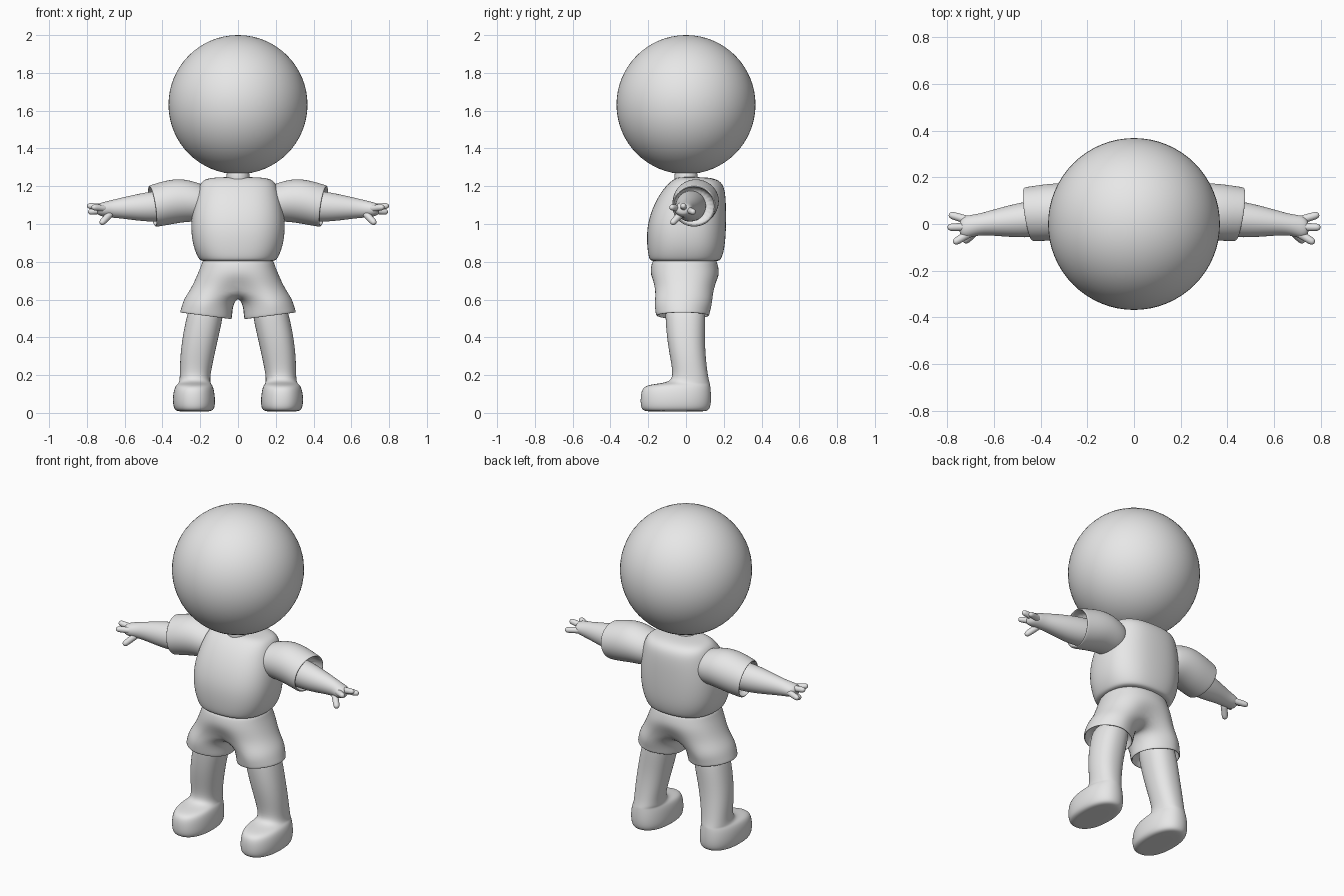
import bpy, bmesh
from math import sin, cos, pi, copysign
from mathutils import Vector

if "Cube" in bpy.data.objects:
    bpy.data.objects.remove(bpy.data.objects["Cube"], do_unlink=True)

grey = bpy.data.materials.new("light_grey")
grey.use_nodes = True
grey.diffuse_color = (0.8, 0.8, 0.8, 1)
grey.node_tree.nodes["Principled BSDF"].inputs["Base Color"].default_value = (0.8, 0.8, 0.8, 1)


def oval(count, power):
    """Unit superellipse points, counter-clockwise from the first axis."""
    pts = []
    for i in range(count):
        c, s = cos(2 * pi * i / count), sin(2 * pi * i / count)
        pts.append((copysign(abs(c) ** (2 / power), c), copysign(abs(s) ** (2 / power), s)))
    return pts


def bridge(bm, a, b):
    for i in range(len(a)):
        j = (i + 1) % len(a)
        bm.faces.new((a[i], a[j], b[j], b[i]))


def finish(bm, name, mirror=False, levels=2):
    bmesh.ops.recalc_face_normals(bm, faces=bm.faces)
    mesh = bpy.data.meshes.new(name)
    bm.to_mesh(mesh)
    bm.free()
    mesh.materials.append(grey)
    for p in mesh.polygons:
        p.use_smooth = True
    ob = bpy.data.objects.new(name, mesh)
    bpy.context.collection.objects.link(ob)
    if mirror:
        ob.modifiers.new("Mirror", "MIRROR").use_mirror_merge = False
    if levels:
        sub = ob.modifiers.new("Smooth", "SUBSURF")
        sub.levels = sub.render_levels = levels
    return ob


def loft(bm, rings, count=20, power=2.0):
    """Skin rings of (centre, first half-axis, second half-axis) and cap the ends."""
    loops = []
    for centre, u, v in rings:
        c, u, v = Vector(centre), Vector(u), Vector(v)
        loops.append([bm.verts.new(c + u * p + v * q) for p, q in oval(count, power)])
    for a, b in zip(loops, loops[1:]):
        bridge(bm, a, b)
    bm.faces.new(loops[0])
    bm.faces.new(loops[-1])


def level_ring(z, x0, x1, y0, y1):
    return ((x0 + x1) / 2, (y0 + y1) / 2, z), ((x1 - x0) / 2, 0, 0), (0, (y1 - y0) / 2, 0)


def side_ring(x, y, z, ry, rz, lean=0.0):
    return (x, y, z), (lean * ry, ry, 0), (lean * rz, 0, rz)


# Head and neck
bm = bmesh.new()
bmesh.ops.create_uvsphere(bm, u_segments=64, v_segments=32, radius=0.368)
bmesh.ops.translate(bm, verts=bm.verts, vec=(0, 0, 1.632))
finish(bm, "head", levels=0)

bm = bmesh.new()
loft(bm, [level_ring(z, -0.062, 0.062, -0.062, 0.062) for z in (1.18, 1.24, 1.3)])
finish(bm, "neck")

# Shirt body: height, half width, front, back
bm = bmesh.new()
body = [(0.803, 0.14, -0.13, 0.12), (0.803, 0.195, -0.185, 0.175), (0.815, 0.21, -0.198, 0.19),
        (0.88, 0.24, -0.208, 0.208), (0.98, 0.253, -0.21, 0.214), (1.08, 0.243, -0.182, 0.214),
        (1.16, 0.222, -0.14, 0.21), (1.21, 0.205, -0.1, 0.198), (1.238, 0.18, -0.065, 0.165),
        (1.247, 0.12, -0.04, 0.11), (1.248, 0.05, -0.02, 0.05)]
loft(bm, [level_ring(z, -w, w, f, b) for z, w, f, b in body], 24, 2.5)
finish(bm, "shirt_body")

# Sleeves, with the cuff turned inward
bm = bmesh.new()
sleeve = [(0.15, 0.05, 1.11, 0.09, 0.085), (0.21, 0.052, 1.115, 0.112, 0.103),
          (0.28, 0.055, 1.125, 0.121, 0.114), (0.36, 0.051, 1.117, 0.124, 0.121),
          (0.44, 0.043, 1.097, 0.117, 0.112, 0.14), (0.453, 0.042, 1.095, 0.116, 0.11, 0.15),
          (0.455, 0.042, 1.095, 0.108, 0.102, 0.15), (0.44, 0.042, 1.095, 0.106, 0.1, 0.15),
          (0.39, 0.045, 1.1, 0.1, 0.095)]
loft(bm, [side_ring(*r) for r in sleeve], 24)
finish(bm, "sleeves", mirror=True)

# Arms and palms
bm = bmesh.new()
arm = [(0.33, 0.035, 1.1, 0.085, 0.085), (0.45, 0.02, 1.092, 0.08, 0.083),
       (0.54, 0.012, 1.088, 0.068, 0.07), (0.62, 0.004, 1.084, 0.053, 0.055),
       (0.67, -0.003, 1.08, 0.046, 0.047), (0.71, -0.012, 1.077, 0.05, 0.04),
       (0.735, -0.016, 1.077, 0.045, 0.033), (0.748, -0.017, 1.077, 0.025, 0.02)]
loft(bm, [side_ring(*r) for r in arm])
finish(bm, "arms", mirror=True)

# Fingers and thumb: base point to tip centre
bm = bmesh.new()
digits = [((0.69, 0.01, 1.075), (0.776, 0.036, 1.065), 0.018),
          ((0.69, -0.012, 1.085), (0.781, -0.014, 1.095), 0.018),
          ((0.69, -0.03, 1.08), (0.758, -0.072, 1.088), 0.018),
          ((0.67, -0.02, 1.06), (0.716, -0.066, 1.012), 0.019)]
for base, tip, r in digits:
    base, tip = Vector(base), Vector(tip)
    along = (tip - base).normalized()
    u = along.cross(Vector((0, 0, 1))).normalized()
    v = along.cross(u)
    stops = [(base, 1.2), (base.lerp(tip, 0.5), 1.0), (tip, 1.0),
             (tip + along * r * 0.7, 0.75), (tip + along * r, 0.3)]
    loft(bm, [(c, u * r * k, v * r * k) for c, k in stops], 10)
finish(bm, "fingers", mirror=True)

# Shorts: a hip tube that splits at the crotch into two open legs
bm = bmesh.new()
hips = [(0.83, 0.185, -0.17, 0.16), (0.79, 0.195, -0.187, 0.17), (0.73, 0.22, -0.196, 0.185),
        (0.66, 0.252, -0.185, 0.17)]
loops = []
for z, w, f, b in hips:
    loops.append([bm.verts.new((w * p, (f + b) / 2 + (b - f) / 2 * q, z)) for p, q in oval(16, 2.3)])
for a, b in zip(loops, loops[1:]):
    bridge(bm, a, b)
bm.faces.new(loops[0])
low = loops[-1]
for v, y in ((low[4], 0.13), (low[12], -0.14)):
    v.co.y = y
strip = [bm.verts.new((0, y, 0.615)) for y in (0.07, -0.01, -0.09)]
# height, inner x, outer x, front, back
cuffs = [(0.59, 0.016, 0.286, -0.172, 0.145), (0.535, 0.02, 0.302, -0.165, 0.13),
         (0.514, 0.022, 0.308, -0.162, 0.127), (0.511, 0.03, 0.3, -0.154, 0.119),
         (0.53, 0.034, 0.296, -0.15, 0.115), (0.58, 0.04, 0.28, -0.14, 0.11)]
for side in (1, -1):
    half = [low[(-4 * side + side * i if side > 0 else 12 - i) % 16] for i in range(9)]
    prev = half + strip
    for z, x0, x1, f, b in cuffs:
        ring = []
        for i in range(12):
            # Outer half spreads over eight steps, inner half over four
            a = -pi / 2 + (pi * i / 8 if i <= 8 else pi + pi * (i - 8) / 4)
            x = (x0 + x1) / 2 + (x1 - x0) / 2 * cos(a) * 1.02
            y = (f + b) / 2 + (b - f) / 2 * sin(a) * 1.02
            ring.append(bm.verts.new((side * x, y, z + 0.13 * (x - 0.165))))
        bridge(bm, prev, ring)
        prev = ring
    bm.faces.new(prev)
finish(bm, "shorts")

# Legs with rounded feet: height, inner x, outer x, front, back
bm = bmesh.new()
leg = [(0.008, 0.17, 0.29, -0.18, 0.07), (0.008, 0.14, 0.325, -0.222, 0.112),
       (0.025, 0.122, 0.342, -0.24, 0.13), (0.07, 0.12, 0.347, -0.243, 0.135),
       (0.115, 0.125, 0.342, -0.238, 0.133), (0.142, 0.133, 0.332, -0.222, 0.13),
       (0.153, 0.142, 0.32, -0.17, 0.128), (0.162, 0.146, 0.312, -0.09, 0.125),
       (0.195, 0.147, 0.308, -0.068, 0.117), (0.28, 0.13, 0.308, -0.082, 0.106),
       (0.38, 0.108, 0.298, -0.1, 0.1), (0.5, 0.08, 0.276, -0.11, 0.104),
       (0.6, 0.07, 0.245, -0.11, 0.1)]
loft(bm, [level_ring(*r) for r in leg], 24, 2.25)
finish(bm, "legs", mirror=True)
